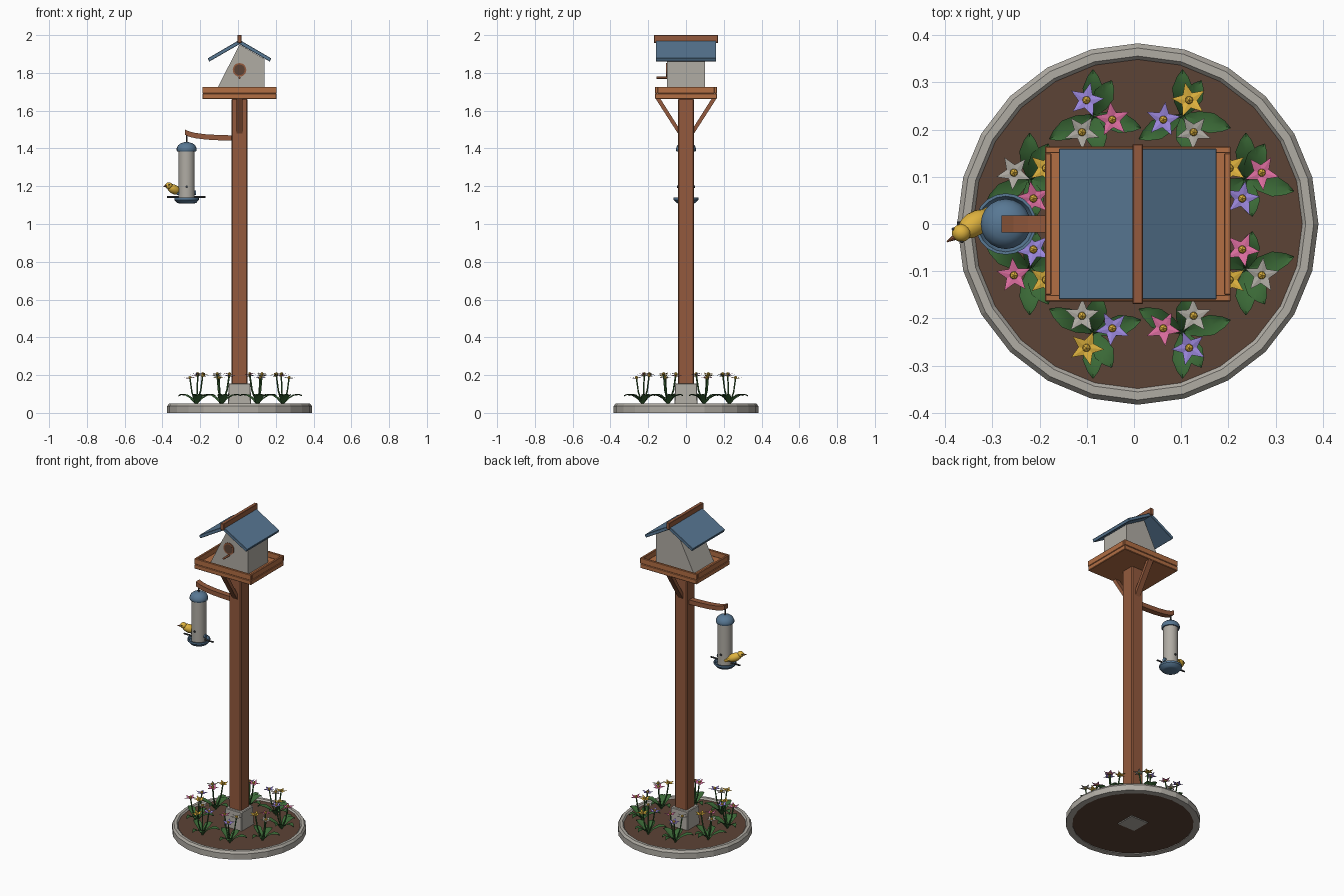
import bpy, bmesh, math
from mathutils import Vector, Matrix

if "Cube" in bpy.data.objects:
    bpy.data.objects.remove(bpy.data.objects["Cube"])

CX = 0.008          # x of the post axis
FX = -0.272         # x of the hanging feeder axis


def mat(name, r, g, b):
    m = bpy.data.materials.new(name)
    lin = [((c / 255 + 0.055) / 1.055) ** 2.4 for c in (r, g, b)]
    m.diffuse_color = (*lin, 1)
    m.use_nodes = True
    m.node_tree.nodes["Principled BSDF"].inputs["Base Color"].default_value = m.diffuse_color
    return m


POST = mat("brown wood", 148, 90, 61)
TRAY = mat("light wood", 178, 110, 68)
STONE = mat("pale grey", 176, 172, 164)
BLUE = mat("slate blue", 88, 120, 148)
SOIL = mat("soil brown", 92, 67, 54)
GREEN = mat("leaf green", 58, 104, 54)
PINK = mat("petal pink", 222, 110, 160)
VIOLET = mat("petal violet", 156, 136, 222)
YELLOW = mat("golden yellow", 222, 178, 62)
DARK = mat("dark metal", 58, 60, 62)


def finish(bm, name, mats, smooth=False, bevel=0):
    bmesh.ops.recalc_face_normals(bm, faces=bm.faces)
    me = bpy.data.meshes.new(name)
    bm.to_mesh(me)
    bm.free()
    for m in mats if isinstance(mats, list) else [mats]:
        me.materials.append(m)
    ob = bpy.data.objects.new(name, me)
    bpy.context.collection.objects.link(ob)
    if bevel:
        mod = ob.modifiers.new("bevel", 'BEVEL')
        mod.width, mod.segments = bevel, 1
    if smooth:
        bpy.ops.object.select_all(action='DESELECT')
        ob.select_set(True)
        bpy.context.view_layer.objects.active = ob
        bpy.ops.object.shade_smooth_by_angle(angle=math.radians(40))
    return ob


def box(name, lo, hi, m, bevel=0.003, taper=1):
    bm = bmesh.new()
    lo, hi = Vector(lo), Vector(hi)
    c, s = (lo + hi) / 2, hi - lo
    for v in bmesh.ops.create_cube(bm, size=1)["verts"]:
        k = taper if v.co.z > 0 else 1
        v.co = c + Vector((v.co.x * s.x * k, v.co.y * s.y * k, v.co.z * s.z))
    return finish(bm, name, m, bevel=bevel)


def prism(name, pts, y0, y1, m, bevel=0):
    """Extrude an x-z outline along y."""
    bm = bmesh.new()
    a, b = ([bm.verts.new((CX + x, y, z)) for x, z in pts] for y in (y0, y1))
    n = len(pts)
    bm.faces.new(a)
    bm.faces.new(b)
    for i in range(n):
        j = (i + 1) % n
        bm.faces.new((a[i], a[j], b[j], b[i]))
    return finish(bm, name, m, bevel=bevel)


def lathe(name, pts, n, x, m, smooth=True, closed=False):
    """Turn an r-z outline about a vertical axis."""
    bm = bmesh.new()
    rings = [[bm.verts.new((x + r * math.cos(t * math.tau / n), r * math.sin(t * math.tau / n), z))
              for t in range(n)] for r, z in pts]
    for a, b in zip(rings, rings[1:] + (rings[:1] if closed else [])):
        for i in range(n):
            j = (i + 1) % n
            bm.faces.new((a[i], a[j], b[j], b[i]))
    if not closed:
        bm.faces.new(rings[0])
        bm.faces.new(rings[-1])
    return finish(bm, name, m, smooth)


def add_rod(bm, a, b, r, n=8, r2=None):
    a, b = Vector(a), Vector(b)
    d = b - a
    M = Matrix.Translation((a + b) / 2) @ d.to_track_quat('Z', 'Y').to_matrix().to_4x4()
    bmesh.ops.create_cone(bm, cap_ends=True, segments=n, radius1=r,
                          radius2=r if r2 is None else r2, depth=d.length, matrix=M)


def rod(name, a, b, r, m, n=10, r2=None):
    bm = bmesh.new()
    add_rod(bm, a, b, r, n, r2)
    return finish(bm, name, m, True)


def ball(name, c, r, m, M=Matrix(), n=14):
    bm = bmesh.new()
    S = Matrix.Translation(c) @ M @ Matrix.Diagonal((*r, 1))
    bmesh.ops.create_uvsphere(bm, u_segments=n, v_segments=n // 2 + 1, radius=1, matrix=S)
    return finish(bm, name, m, True)


# planter base, foot and post
lathe("stone_kerb", [(.346, 0), (.383, 0), (.383, .036), (.373, .05), (.356, .05), (.348, .04)],
      24, CX, STONE, False, True)
lathe("soil_bed", [(.349, .004), (.349, .041)], 24, CX, SOIL, False)
box("stone_foot", (CX - .063, -.063, 0), (CX + .063, .063, .156), STONE, .004, .92)
box("post", (CX - .042, -.042, .1), (CX + .042, .042, 1.665), POST, .006)

# tray with rails, braces below
box("tray_floor", (CX - .197, -.164, 1.662), (CX + .197, .164, 1.69), TRAY)
for s in (-1, 1):
    y, x = s * .157, CX + s * .19
    box("tray_long_rail", (CX - .197, y - .007, 1.691), (CX + .197, y + .007, 1.726), TRAY, .002)
    box("tray_short_rail", (x - .007, -.15, 1.691), (x + .007, .15, 1.726), TRAY, .002)
    bm = bmesh.new()
    prof = [(.04, 1.475), (.04, 1.512), (.135, 1.662), (.16, 1.662)]
    a, b = ([bm.verts.new((CX + dx, s * py, z)) for py, z in prof] for dx in (-.017, .017))
    bm.faces.new(a)
    bm.faces.new(b)
    for i in range(4):
        j = (i + 1) % 4
        bm.faces.new((a[i], a[j], b[j], b[i]))
    finish(bm, "brace", POST)

# nest house
prism("house_walls", [(-.132, 1.69), (.132, 1.69), (.132, 1.874), (0, 1.95)], -.1, .1, STONE)
for s in (-1, 1):
    prism("roof_panel", [(0, 1.975), (s * .168, 1.877), (s * .16, 1.86), (0, 1.952)],
          -.16, .16, BLUE, .002)
box("ridge_cap", (CX - .011, -.17, 1.958), (CX + .011, .17, 2.0), POST, .002)
rod("entrance_rim", (CX, -.098, 1.816), (CX, -.105, 1.816), .036, POST, 20)
rod("entrance_hole", (CX, -.1, 1.816), (CX, -.1065, 1.816), .028, SOIL, 20)
rod("house_perch", (CX, -.09, 1.774), (CX, -.156, 1.774), .006, POST)

# curved arm and hook
bm = bmesh.new()
rings = []
for x, z in [(-.02, 1.455), (-.1, 1.457), (-.17, 1.461), (-.225, 1.468), (-.255, 1.475), (-.281, 1.486)]:
    rings.append([bm.verts.new((x, y, z + h)) for y, h in
                  ((-.018, -.014), (.018, -.014), (.018, .014), (-.018, .014))])
for a, b in zip(rings, rings[1:]):
    for i in range(4):
        j = (i + 1) % 4
        bm.faces.new((a[i], a[j], b[j], b[i]))
bm.faces.new(rings[0])
bm.faces.new(rings[-1])
finish(bm, "hanging_arm", POST)
rod("hook", (FX, 0, 1.425), (FX, 0, 1.475), .004, DARK, 6)

# tube feeder
lathe("feeder_cap", [(.05, 1.385), (.053, 1.39), (.053, 1.4), (.046, 1.416), (.032, 1.427), (.012, 1.433)],
      20, FX, BLUE)
lathe("feeder_tube", [(.043, 1.125), (.043, 1.39)], 20, FX, STONE)
lathe("feeder_dish", [(.035, 1.108), (.05, 1.111), (.065, 1.128), (.065, 1.14), (.059, 1.14), (.052, 1.126)],
      20, FX, BLUE)
rod("feeder_perch", (FX - .103, 0, 1.142), (FX + .1, 0, 1.142), .005, DARK, 8)
for s in (-1, 1):
    rod("feeder_port", (FX + s * .035, 0, 1.165), (FX + s * .05, 0, 1.165), .012, BLUE, 12)
    rod("feeder_side_port", (FX, s * .035, 1.197), (FX, s * .047, 1.197), .007, DARK, 8)

# bird on the perch
R = Matrix.Rotation(math.radians(34), 4, 'Z') @ Matrix.Rotation(math.radians(22), 4, 'Y')
ball("bird_body", (-.338, 0, 1.183), (.043, .026, .025), YELLOW, R)
ball("bird_head", (-.366, -.019, 1.203), (.02, .019, .018), YELLOW)
rod("bird_beak", (-.378, -.027, 1.202), (-.397, -.038, 1.199), .007, POST, 8, .001)
rod("bird_tail", (-.325, .012, 1.178), (-.293, .036, 1.16), .016, YELLOW, 8, .008)
for s in (-1, 1):
    ball("bird_eye", (-.374 + s * .009, -.024 - s * .013, 1.207), (.004, .004, .004), DARK, n=8)

# flower clusters: outer flower plus two inner ones, colours repeat every four clusters
petals, centres, stems, leaves = (bmesh.new() for _ in range(4))
PETAL_MATS = [PINK, VIOLET, YELLOW, STONE]
ORDER = [(0, 1, 2), (2, 3, 1), (1, 0, 3), (3, 2, 0)]


def polar(r, deg, z):
    t = math.radians(deg)
    return Vector((CX + r * math.cos(t), r * math.sin(t), z))


for k in range(8):
    th = 22.5 + 45 * k
    base = polar(.248, th, .04)
    spots = [(.284, th, .183), (.228, th - 8.7, .203), (.228, th + 8.7, .194)]
    for (r, deg, z), colour in zip(spots, ORDER[k % 4]):
        head = polar(r, deg, z)
        mid = base.lerp(head, .5) + (head - base).cross(Vector((0, 0, 1))).cross(Vector((0, 0, -1))) * .2
        add_rod(stems, base, mid, .004, 6)
        add_rod(stems, mid, head, .004, 6)
        # star of five creased petals, leaning towards its cluster's outside
        out = (head - base).normalized()
        q = Vector((out.x, out.y, 2.6)).to_track_quat('Z', 'Y').to_matrix()
        hub = petals.verts.new(head)
        rim = []
        for i in range(10):
            rr, t = (.038, .017)[i % 2], math.radians(36 * i + 90)
            rim.append(petals.verts.new(head + q @ Vector((rr * math.cos(t), rr * math.sin(t),
                                                          (.007, .001)[i % 2]))))
        for i in range(10):
            petals.faces.new((hub, rim[i], rim[(i + 1) % 10])).material_index = colour
        bmesh.ops.create_icosphere(centres, subdivisions=1, radius=.0095,
                                   matrix=Matrix.Translation(head + q @ Vector((0, 0, .004))))
    # arched pointed leaves
    flip = 1 if base.y > 0 else -1
    for deg, length in ((90, .098), (62, .085), (208, .105), (-14, .105), (280, .08)):
        t = math.radians(deg) * flip
        d, w = Vector((math.cos(t), math.sin(t), 0)), Vector((-math.sin(t), math.cos(t), 0))
        rows = []
        for u, half, z in ((0, .004, .0), (.3, .018, .034), (.6, .022, .052), (.85, .012, .054), (1, .001, .048)):
            p = base + d * (u * length) + Vector((0, 0, z))
            rows.append([leaves.verts.new(p + w * (half * e) + Vector((0, 0, .006 * abs(e))))
                         for e in (-1, 0, 1)])
        for a, b in zip(rows, rows[1:]):
            for i in (0, 1):
                leaves.faces.new((a[i], a[i + 1], b[i + 1], b[i]))
finish(petals, "flower_petals", PETAL_MATS)
finish(centres, "flower_centres", YELLOW)
finish(stems, "flower_stems", GREEN)
finish(leaves, "flower_leaves", GREEN, True)
